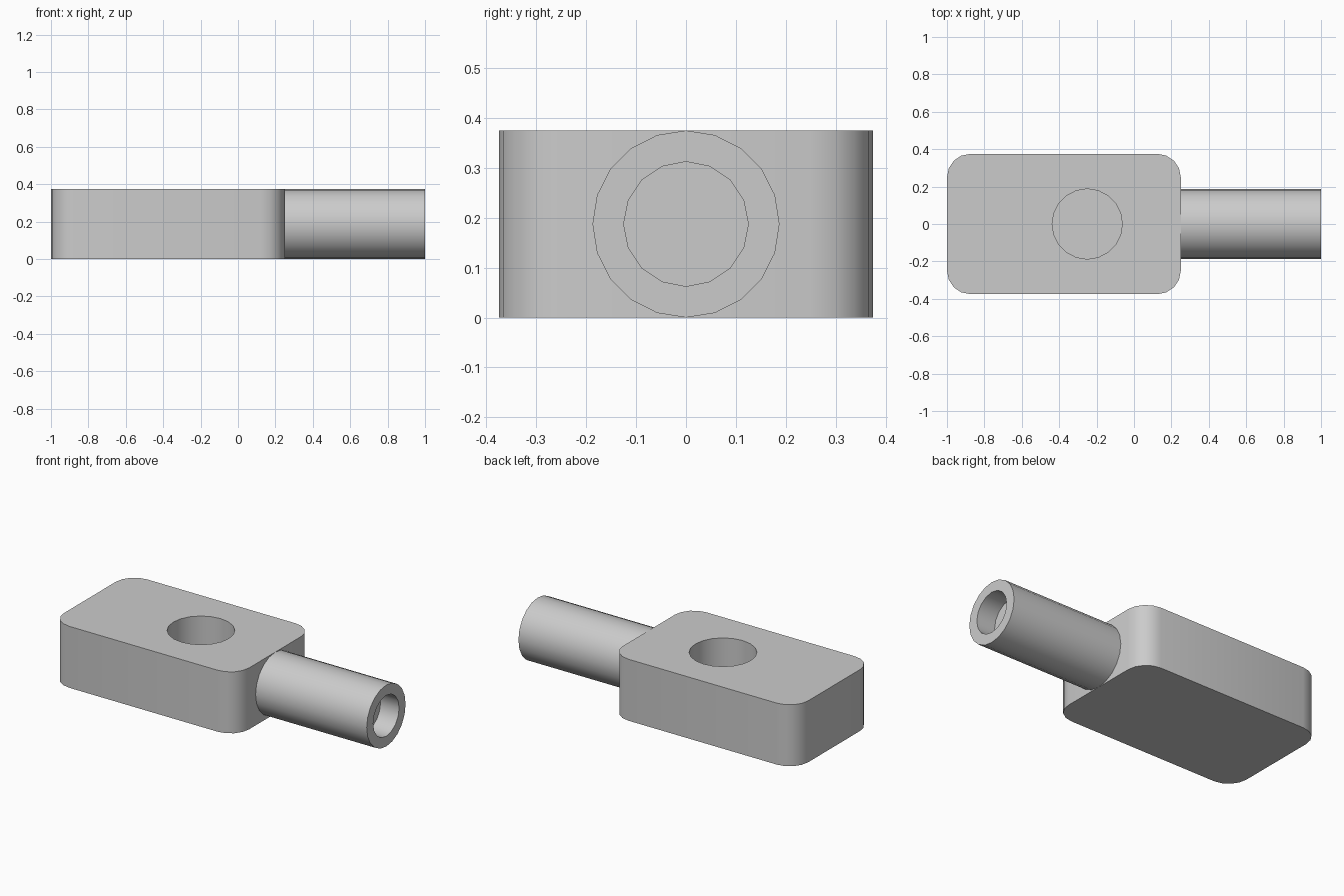
import bpy
import bmesh
import math

if "Cube" in bpy.data.objects:
    bpy.data.objects.remove(bpy.data.objects["Cube"], do_unlink=True)

RADIUS, BORE = 0.1875, 0.125
HEIGHT = 2 * RADIUS

grey = bpy.data.materials.new("light_grey")
grey.use_nodes = True
colour = (0.6, 0.6, 0.6, 1)
grey.diffuse_color = colour
grey.node_tree.nodes["Principled BSDF"].inputs["Base Color"].default_value = colour


def cylinder(name, radius, depth, sides, location, along_x=False):
    turn = (0, math.pi / 2, 0) if along_x else (0, 0, 0)
    bpy.ops.mesh.primitive_cylinder_add(vertices=sides, radius=radius, depth=depth,
                                        location=location, rotation=turn)
    obj = bpy.context.object
    obj.name = name
    obj.data.materials.append(grey)
    return obj


def cut(obj, cutter):
    mod = obj.modifiers.new("cut", 'BOOLEAN')
    mod.operation = 'DIFFERENCE'
    mod.solver = 'EXACT'
    mod.object = cutter
    bpy.context.view_layer.objects.active = obj
    bpy.ops.object.modifier_apply(modifier=mod.name)
    bpy.data.objects.remove(cutter, do_unlink=True)


def smooth(obj):
    bpy.ops.object.select_all(action='DESELECT')
    obj.select_set(True)
    bpy.context.view_layer.objects.active = obj
    bpy.ops.object.shade_smooth_by_angle(angle=math.radians(30))


# Block with rounded upright corners
bpy.ops.mesh.primitive_cube_add(size=1, location=(-0.375, 0, HEIGHT / 2))
block = bpy.context.object
block.name = "block"
block.scale = (1.25, 0.75, HEIGHT)
bpy.ops.object.transform_apply(location=False, rotation=False, scale=True)
block.data.materials.append(grey)
bm = bmesh.new()
bm.from_mesh(block.data)
uprights = [e for e in bm.edges if abs(e.verts[0].co.z - e.verts[1].co.z) > 0.1]
bmesh.ops.bevel(bm, geom=uprights, offset=BORE, segments=4, profile=0.5, affect='EDGES')
bm.to_mesh(block.data)
bm.free()

# Blind round recess in the top of the block
cut(block, cylinder("recess_cutter", RADIUS, HEIGHT, 20, (-0.25, 0, HEIGHT)))

# Tube on the end of the block, with a shallow blind bore
tube = cylinder("tube", RADIUS, 0.75, 20, (0.625, 0, RADIUS), True)
cut(tube, cylinder("bore_cutter", BORE, 2 * BORE, 16, (1, 0, RADIUS), True))

for part in (block, tube):
    smooth(part)
